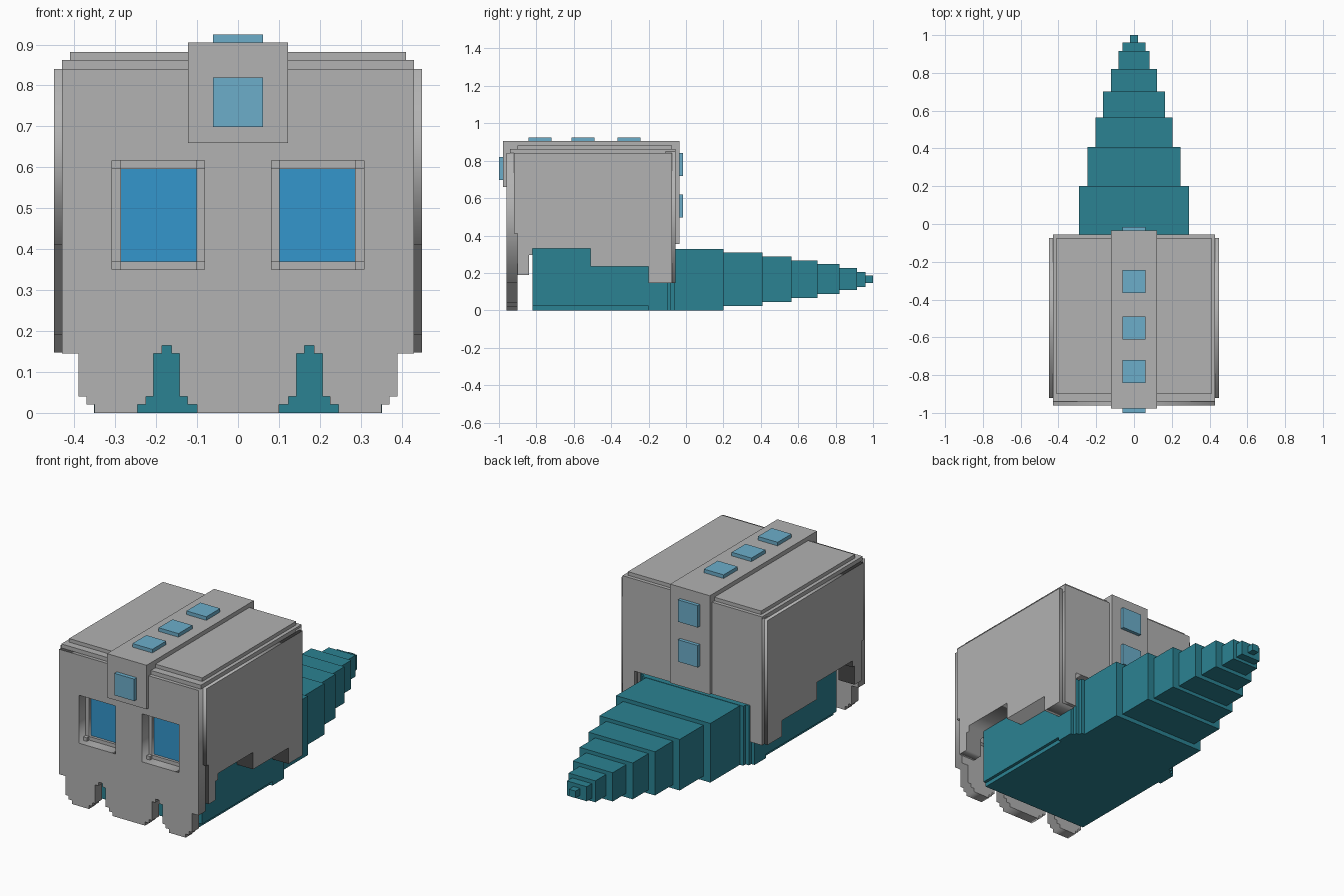
import bpy
from mathutils import Matrix

if "Cube" in bpy.data.objects:
    bpy.data.objects.remove(bpy.data.objects["Cube"])


def material(name, rgb):
    m = bpy.data.materials.new(name)
    m.diffuse_color = (*rgb, 1)
    m.use_nodes = True
    m.node_tree.nodes["Principled BSDF"].inputs["Base Color"].default_value = m.diffuse_color
    return m


GREY = material("shell grey", (0.445, 0.445, 0.445))
TEAL = material("body teal", (0.024, 0.223, 0.287))
BLUE = material("eye blue", (0.034, 0.305, 0.604))
PALE = material("stud pale blue", (0.15, 0.423, 0.591))

AXES = {"y": Matrix(((1, 0, 0, 0), (0, 0, 1, 0), (0, 1, 0, 0), (0, 0, 0, 1))),
        "x": Matrix(((0, 0, 1, 0), (1, 0, 0, 0), (0, 1, 0, 0), (0, 0, 0, 1)))}


def add(name, mesh, mat):
    mesh.materials.clear()
    mesh.materials.append(mat)
    ob = bpy.data.objects.new(name, mesh)
    bpy.context.collection.objects.link(ob)
    return ob


def box(name, mat, x, y, z):
    """Box from (min, max) ranges."""
    v = [(a, b, c) for a in x for b in y for c in z]
    f = [(0, 1, 3, 2), (4, 6, 7, 5), (0, 4, 5, 1), (2, 3, 7, 6), (0, 2, 6, 4), (1, 5, 7, 3)]
    mesh = bpy.data.meshes.new(name)
    mesh.from_pydata(v, [], f)
    return add(name, mesh, mat)


def plate(name, mat, loops, axis, lo, hi):
    """Flat outline with holes, extruded along x or y between lo and hi."""
    cu = bpy.data.curves.new(name, 'CURVE')
    cu.dimensions = '2D'
    cu.fill_mode = 'BOTH'
    cu.extrude = (hi - lo) / 2
    for pts in loops:
        s = cu.splines.new('POLY')
        s.points.add(len(pts) - 1)
        for p, (a, b) in zip(s.points, pts):
            p.co = (a, b, 0, 1)
        s.use_cyclic_u = True
    tmp = bpy.data.objects.new(name + "_outline", cu)
    bpy.context.collection.objects.link(tmp)
    bpy.context.view_layer.update()
    dg = bpy.context.evaluated_depsgraph_get()
    mesh = bpy.data.meshes.new_from_object(tmp.evaluated_get(dg))
    bpy.data.objects.remove(tmp)
    mesh.transform(Matrix.Translation((0, 0, (lo + hi) / 2)))
    mesh.transform(AXES[axis])
    if AXES[axis].determinant() < 0:
        mesh.flip_normals()
    return add(name, mesh, mat)


def rect(x, z):
    return [(x[0], z[0]), (x[1], z[0]), (x[1], z[1]), (x[0], z[1])]


def mirrored(half):
    return half + [(-x, z) for x, z in reversed(half)]


def flip(r):
    return (-r[1], -r[0])


# Face mask: toothed lower edge and two deep eye sockets
EX, EZ = (0.082, 0.308), (0.35, 0.617)
IX, IZ = (0.102, 0.286), (0.37, 0.596)
half = [(0.43, 0.84), (0.43, 0.145), (0.39, 0.145), (0.39, 0.04), (0.37, 0.04),
        (0.37, 0.02), (0.35, 0.02), (0.35, 0), (0.246, 0), (0.246, 0.02), (0.225, 0.02),
        (0.225, 0.04), (0.207, 0.04), (0.207, 0.145), (0.186, 0.145), (0.186, 0.165),
        (0.163, 0.165), (0.163, 0.145), (0.143, 0.145), (0.143, 0.04), (0.123, 0.04),
        (0.123, 0.02), (0.1, 0.02), (0.1, 0)]
plate("face_mask", GREY, [mirrored(half), rect(EX, EZ), rect(flip(EX), EZ)], "y", -0.96, -0.9)
plate("eye_frames", GREY, [rect((-0.4, 0.4), (0.3, 0.84)), rect(IX, IZ), rect(flip(IX), IZ)],
      "y", -0.9, -0.875)

# Eyes and the small corner blocks in their sockets
for side, ex, ix in (("right", EX, IX), ("left", flip(EX), flip(IX))):
    box(side + "_eye", BLUE, ix, (-0.885, -0.877), IZ)
    for i, cx in enumerate(((ex[0], ix[0]), (ix[1], ex[1]))):
        for j, cz in enumerate(((EZ[0], IZ[0]), (IZ[1], EZ[1]))):
            box(f"{side}_socket_corner_{i}{j}", GREY, cx, (-0.92, -0.9), cz)

# Shell side walls with a stepped lower edge
side_profile = [(-0.92, 0.84), (-0.075, 0.84), (-0.075, 0.147), (-0.2, 0.147), (-0.2, 0.235),
                (-0.51, 0.235), (-0.51, 0.33), (-0.82, 0.33), (-0.82, 0.295), (-0.84, 0.295),
                (-0.84, 0.19), (-0.9, 0.19), (-0.9, 0.41), (-0.92, 0.41)]
plate("right_shell_wall", GREY, [side_profile], "x", 0.35, 0.45)
plate("left_shell_wall", GREY, [side_profile], "x", -0.45, -0.35)

# Back wall with the tail opening, shell core and stepped roof
plate("back_wall", GREY, [mirrored([(0.43, 0.85), (0.43, 0.147), (0.355, 0.147), (0.355, 0.35)])],
      "y", -0.11, -0.055)
box("shell_core", GREY, (-0.36, 0.36), (-0.876, -0.1), (0.332, 0.85))
box("roof_lower", GREY, (-0.43, 0.43), (-0.94, -0.055), (0.82, 0.862))
box("roof_upper", GREY, (-0.41, 0.41), (-0.9, -0.075), (0.85, 0.882))

# Crest band over front, top and back
CX = (-0.122, 0.122)
box("crest_front", GREY, CX, (-0.978, -0.93), (0.66, 0.905))
box("crest_top", GREY, CX, (-0.95, -0.06), (0.86, 0.905))
box("crest_back", GREY, CX, (-0.08, -0.035), (0.355, 0.905))

# Pale studs along the crest
SX = (-0.061, 0.061)
box("front_stud", PALE, SX, (-1.0, -0.978), (0.698, 0.82))
for i, y in enumerate((-0.78, -0.55, -0.305)):
    box(f"top_stud_{i}", PALE, SX, (y - 0.061, y + 0.061), (0.905, 0.925))
for i, z in enumerate((0.78, 0.558)):
    box(f"back_stud_{i}", PALE, SX, (-0.035, -0.016), (z - 0.061, z + 0.061))

# Body under the shell, with stepped rear corners
box("body", TEAL, (-0.352, 0.352), (-0.82, -0.1), (0.022, 0.331))
box("body_base", TEAL, (-0.335, 0.335), (-0.82, -0.2), (0, 0.022))
box("body_rear_base", TEAL, (-0.352, 0.352), (-0.2, -0.1), (0, 0.022))
box("rear_step_0", TEAL, (-0.332, 0.332), (-0.1, -0.08), (0, 0.331))
box("rear_step_1", TEAL, (-0.311, 0.311), (-0.08, -0.06), (0, 0.331))

# Tapering tail of stacked segments: y start, y end, half width, z bottom, z top
tail = [(-0.06, 0.2, 0.29, 0, 0.329), (0.2, 0.408, 0.247, 0.024, 0.308),
        (0.408, 0.565, 0.205, 0.045, 0.288), (0.565, 0.702, 0.164, 0.065, 0.267),
        (0.702, 0.82, 0.123, 0.087, 0.247), (0.82, 0.915, 0.082, 0.108, 0.227),
        (0.915, 0.96, 0.061, 0.125, 0.206), (0.96, 1.0, 0.02, 0.147, 0.186)]
for i, (y0, y1, w, z0, z1) in enumerate(tail):
    box(f"tail_segment_{i}", TEAL, (-w, w), (y0, y1), (z0, z1))
